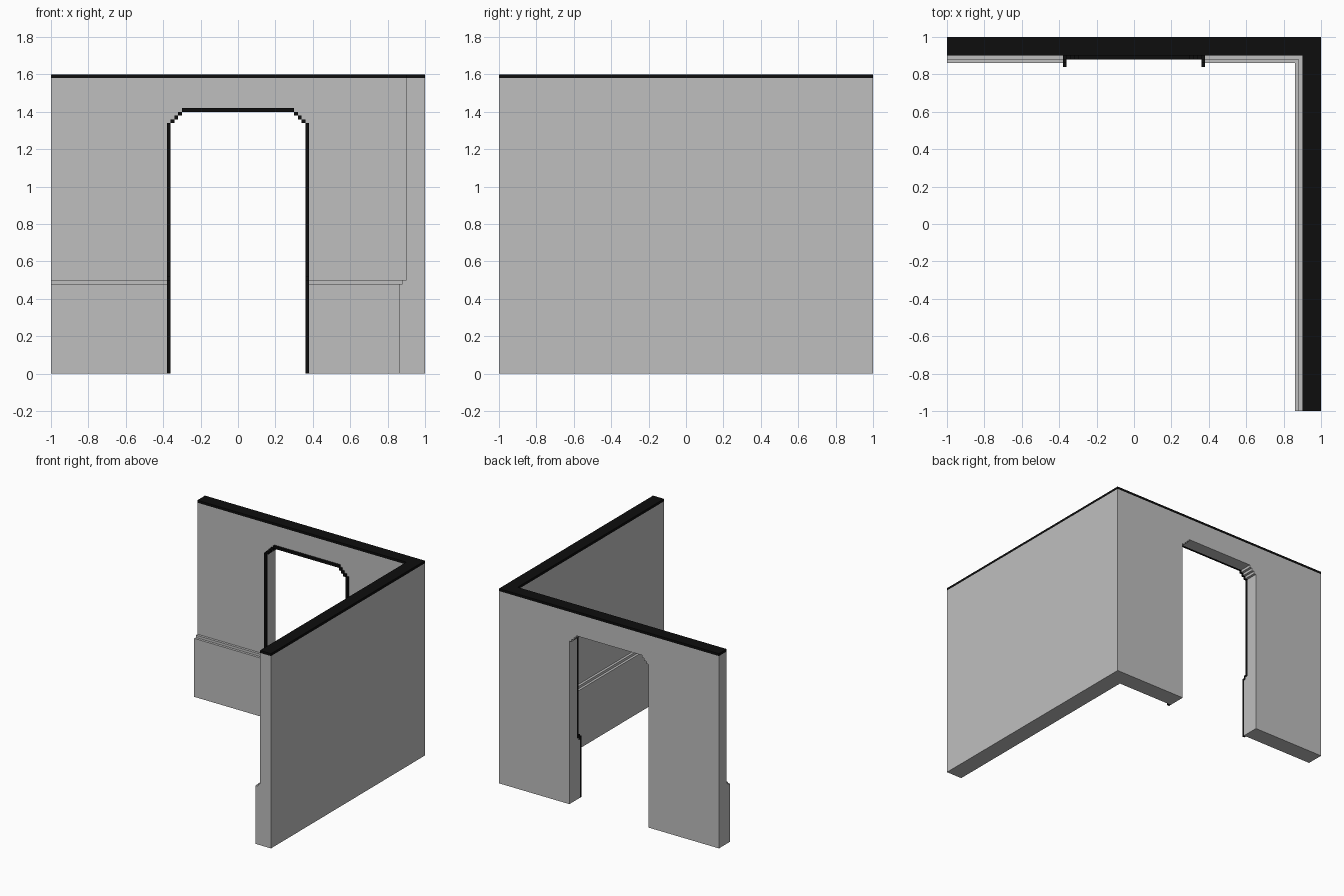
import bpy, bmesh
from mathutils import Vector

if "Cube" in bpy.data.objects:
    bpy.data.objects.remove(bpy.data.objects["Cube"], do_unlink=True)


def material(name, rgb):
    m = bpy.data.materials.new(name)
    m.use_nodes = True
    m.diffuse_color = (*rgb, 1)
    m.node_tree.nodes["Principled BSDF"].inputs["Base Color"].default_value = (*rgb, 1)
    return m


PLASTER = material("wall grey", (0.52, 0.52, 0.52))
BLACK = material("trim black", (0.004, 0.004, 0.004))


def prism(name, outline, axis, start, end, mat):
    """Extrude a 2D outline along an axis; the outline uses the other two axes in order."""
    bm = bmesh.new()
    verts = []
    for p in outline:
        co = list(p)
        co.insert("xyz".index(axis), start)
        verts.append(bm.verts.new(co))
    face = bm.faces.new(verts)
    move = Vector([(end - start) if a == axis else 0 for a in "xyz"])
    result = bmesh.ops.extrude_face_region(bm, geom=[face])
    new = [g for g in result["geom"] if isinstance(g, bmesh.types.BMVert)]
    bmesh.ops.translate(bm, verts=new, vec=move)
    if not any(f.is_valid and len(f.verts) == len(outline)
               and all(v in verts for v in f.verts) for f in bm.faces):
        bm.faces.new(verts)
    bmesh.ops.recalc_face_normals(bm, faces=bm.faces)
    mesh = bpy.data.meshes.new(name)
    bm.to_mesh(mesh)
    bm.free()
    mesh.materials.append(mat)
    obj = bpy.data.objects.new(name, mesh)
    bpy.context.collection.objects.link(obj)
    return obj


def rect(a0, a1, b0, b1):
    return [(a0, b0), (a1, b0), (a1, b1), (a0, b1)]


S = 0.02            # step size of the trim
TOP = 1.58          # height of the wall below its cap
HALF = 0.36         # half width of the doorway
SPRING = 1.34       # height where the stepped corners begin

# Back wall with a doorway whose top corners are stepped
steps = [(HALF, 0), (HALF, SPRING)]
for i in range(1, 4):
    steps += [(HALF - i * S, SPRING + (i - 1) * S), (HALF - i * S, SPRING + i * S)]
doorway = steps + [(-x, z) for x, z in reversed(steps)]
prism("back_wall", [(-1, 0), (-1, TOP), (0.9, TOP), (0.9, 0)] + doorway,
      "y", 0.9, 1, PLASTER)

# Side wall and the cap over both walls
prism("side_wall", rect(0.9, 1, -1, 1), "z", 0, TOP, PLASTER)
prism("wall_cap", [(-1, 1), (1, 1), (1, -1), (0.9, -1), (0.9, 0.9), (-1, 0.9)],
      "z", TOP, 1.6, BLACK)

# Stepped wainscot along the inner faces
panel = [(0.9, 0), (0.86, 0), (0.86, 0.48), (0.88, 0.48), (0.88, 0.5), (0.9, 0.5)]
prism("back_wainscot_right", panel, "x", -1, -HALF, PLASTER)
prism("back_wainscot_left", panel, "x", HALF, 0.9, PLASTER)
prism("side_wainscot", panel, "y", -1, 0.9, PLASTER)

# Door frame: jamb strips that follow the wainscot, stepped corners and a head strip
jamb = [(0.86, 0), (0.84, 0), (0.84, 0.5), (0.86, 0.5), (0.86, 0.52), (0.88, 0.52),
        (0.88, SPRING), (0.9, SPRING), (0.9, 0.5), (0.88, 0.5), (0.88, 0.48), (0.86, 0.48)]
for side, s in (("left", 1), ("right", -1)):
    prism(f"door_jamb_{side}", jamb, "x", s * HALF, s * (HALF + S), BLACK)
    for i in range(3):
        x, z = HALF - i * S, SPRING + i * S
        prism(f"door_corner_{side}_{i + 1}", rect(s * (x - S), s * x, z, z + S),
              "y", 0.88, 0.9, BLACK)
prism("door_head", rect(-0.3, 0.3, 1.4, 1.42), "y", 0.88, 0.9, BLACK)
